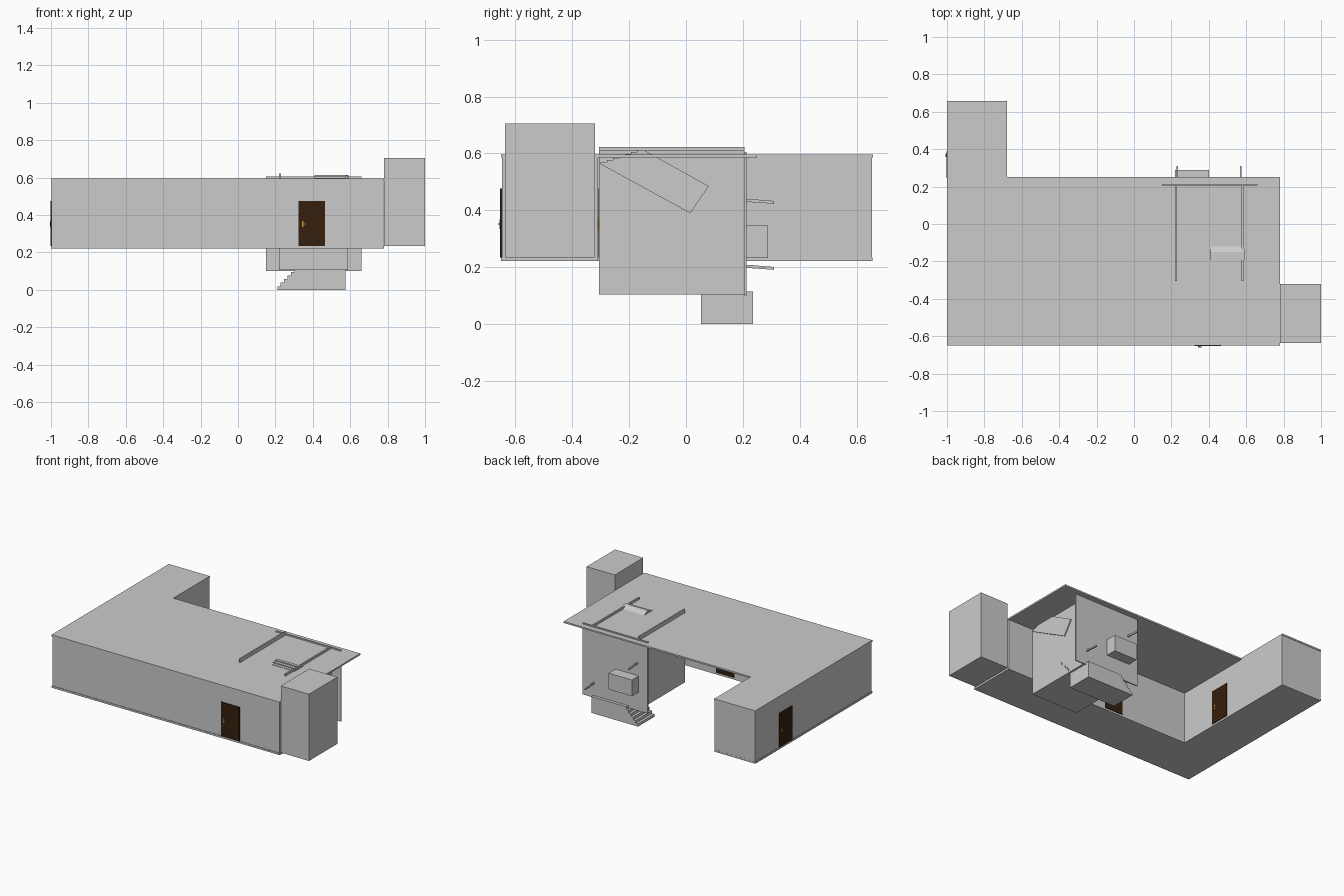
import bpy, bmesh
from mathutils import Vector

if "Cube" in bpy.data.objects:
    bpy.data.objects.remove(bpy.data.objects["Cube"])


def material(name, color):
    m = bpy.data.materials.new(name)
    m.diffuse_color = (*color, 1)
    m.use_nodes = True
    m.node_tree.nodes["Principled BSDF"].inputs["Base Color"].default_value = m.diffuse_color
    return m


WOOD = material("dark_wood", (0.035, 0.014, 0.004))
BRASS = material("brass", (0.55, 0.27, 0.04))


def prism(name, pts, axis, lo, hi, mat=None):
    """Extrude a 2D outline along an axis; pts use the other two axes in xyz order."""
    def place(p, h):
        v = list(p)
        v.insert(axis, h)
        return Vector(v)
    bm = bmesh.new()
    face = bm.faces.new([bm.verts.new(place(p, lo)) for p in pts])
    ext = bmesh.ops.extrude_face_region(bm, geom=[face])
    offset = Vector((0, 0, 0))
    offset[axis] = hi - lo
    bmesh.ops.translate(bm, vec=offset,
                        verts=[g for g in ext["geom"] if isinstance(g, bmesh.types.BMVert)])
    bmesh.ops.recalc_face_normals(bm, faces=bm.faces)
    me = bpy.data.meshes.new(name)
    bm.to_mesh(me)
    bm.free()
    ob = bpy.data.objects.new(name, me)
    bpy.context.collection.objects.link(ob)
    if mat:
        me.materials.append(mat)
    return ob


def box(name, x, y, z, mat=None):
    return prism(name, [(x[0], y[0]), (x[1], y[0]), (x[1], y[1]), (x[0], y[1])], 2, *z, mat)


def steps(start, end, n):
    """Staircase points from start to end, rising or falling before each tread."""
    (a, b), (c, d) = start, end
    pts = []
    for i in range(n):
        u, w = a + (c - a) * i / n, a + (c - a) * (i + 1) / n
        h = b + (d - b) * (i + 1) / n
        pts += [(u, h), (w, h)]
    return pts


# L-shaped house: floor and walls, with a roof that also shelters the courtyard
ell = [(-1, -0.65), (0.78, -0.65), (0.78, -0.31), (-0.68, -0.31), (-0.68, 0.655), (-1, 0.655)]
prism("floor_slab", ell, 2, 0.222, 0.235)
inset = [(-0.997, -0.646), (0.777, -0.646), (0.777, -0.31), (-0.68, -0.31),
         (-0.68, 0.654), (-0.997, 0.654)]
prism("house_walls", inset, 2, 0.235, 0.587)
roof = [(-1, -0.65), (0.78, -0.65), (0.78, 0.25), (-0.68, 0.25), (-0.68, 0.657), (-1, 0.657)]
prism("roof_slab", roof, 2, 0.585, 0.596)
box("side_tower", (0.78, 1), (-0.637, -0.32), (0.235, 0.706))


# Doors with handles: axis is the wall normal, side the direction it faces
def door(name, axis, side, wall, a, knob):
    def part(n, along, out, z, mat):
        depth = tuple(sorted((wall - side * 0.004, wall + side * out)))
        x, y = (depth, along) if axis == 0 else (along, depth)
        box(n, x, y, z, mat)
    part(name, (a, a + 0.143), 0.003, (0.235, 0.476), WOOD)
    part(name + "_handle_plate", (knob - 0.005, knob + 0.005), 0.005, (0.335, 0.367), BRASS)
    part(name + "_handle", (knob - 0.003, knob + 0.014), 0.009, (0.348, 0.355), BRASS)


door("front_door", 1, -1, -0.65, 0.323, 0.346)
door("wing_outer_door", 0, -1, -1, 0.245, 0.362)
door("wing_courtyard_door", 0, 1, -0.68, -0.035, -0.01)
door("courtyard_door", 1, 1, -0.31, -0.162, -0.04)

# Stairwell enclosure: side walls, back panel and landing
box("stairwell_wall_left", (0.22, 0.23), (-0.305, 0.206), (0.105, 0.622))
box("stairwell_wall_right", (0.575, 0.585), (-0.305, 0.206), (0.105, 0.61))
box("stairwell_back_panel", (0.15, 0.66), (0.205, 0.213), (0.1, 0.605))
box("landing", (0.22, 0.588), (-0.305, 0.206), (0.105, 0.115))

# Flight from the house floor down to the landing
prism("middle_flight", [(-0.305, 0.107)] + [(-0.305, 0.232), (-0.05, 0.232)]
      + steps((0.055, 0.115), (-0.05, 0.232), 6)[::-1][1:] + [(0.055, 0.107)], 0, 0.225, 0.588)

# Entrance plinth with steps descending to the left
prism("entrance_steps", [(0.21, 0)] + steps((0.21, 0), (0.32, 0.115), 6)
      + [(0.575, 0.115), (0.575, 0)], 1, 0.053, 0.235)

# Upper flight poking through the roof
prism("upper_flight", steps((-0.30, 0.562), (-0.15, 0.613), 7)
      + [(0.08, 0.485), (0.015, 0.39), (-0.30, 0.562)], 0, 0.41, 0.592)

# Box and sloping rods on the back panel
box("panel_box", (0.22, 0.402), (0.212, 0.289), (0.232, 0.347))
for name, x, z in (("upper_rod", 0.23, 0.43), ("lower_rod", 0.57, 0.198)):
    prism(name, [(0.21, z), (0.31, z - 0.007), (0.31, z + 0.003), (0.21, z + 0.011)],
          0, x - 0.004, x + 0.004)
